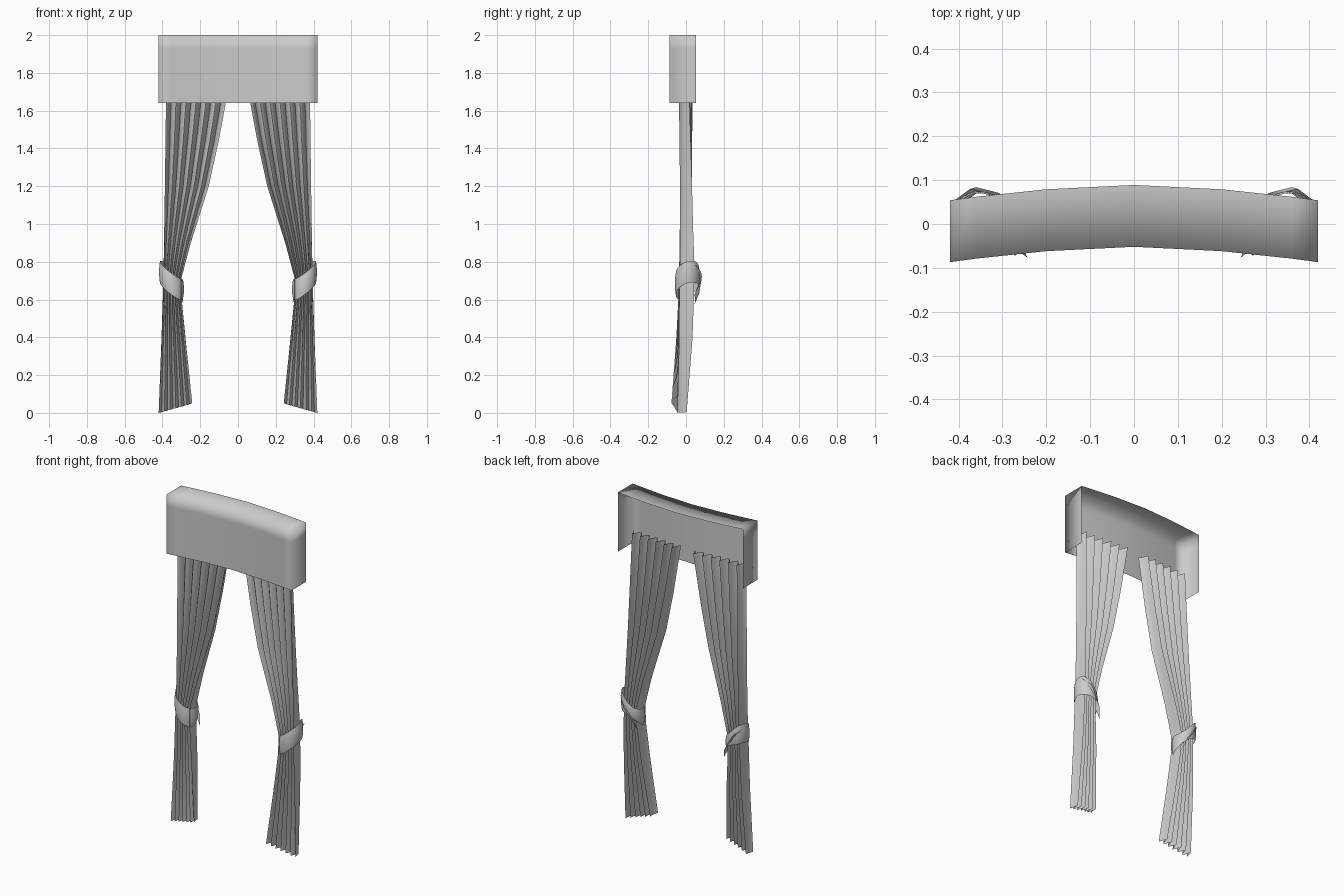
import bpy, bmesh
from math import sin, cos, pi, radians

cube = bpy.data.objects.get("Cube")
if cube:
    bpy.data.objects.remove(cube)

cloth = bpy.data.materials.new("grey_cloth")
cloth.use_nodes = True
GREY = (0.6, 0.6, 0.6, 1)
cloth.diffuse_color = GREY
cloth.node_tree.nodes["Principled BSDF"].inputs["Base Color"].default_value = GREY


def interp(keys, t):
    """Piecewise linear lookup in (position, value) pairs sorted by position."""
    for (a, va), (b, vb) in zip(keys, keys[1:]):
        if t <= b:
            return va + (vb - va) * max(0, t - a) / (b - a)
    return keys[-1][1]


def sheet(name, rows, angle, closed=False):
    """Skin a grid of points, row by row."""
    bm = bmesh.new()
    grid = [[bm.verts.new(p) for p in row] for row in rows]
    n = len(rows[0])
    for lo, hi in zip(grid, grid[1:]):
        for i in range(n if closed else n - 1):
            j = (i + 1) % n
            bm.faces.new((lo[i], lo[j], hi[j], hi[i]))
    return finish(name, bm, angle)


def finish(name, bm, angle):
    bmesh.ops.remove_doubles(bm, verts=bm.verts, dist=0.0001)
    bmesh.ops.recalc_face_normals(bm, faces=bm.faces)
    mesh = bpy.data.meshes.new(name)
    bm.to_mesh(mesh)
    bm.free()
    mesh.materials.append(cloth)
    obj = bpy.data.objects.new(name, mesh)
    bpy.context.collection.objects.link(obj)
    bpy.ops.object.select_all(action='DESELECT')
    obj.select_set(True)
    bpy.context.view_layer.objects.active = obj
    bpy.ops.object.shade_smooth_by_angle(angle=radians(angle))
    return obj


# Valance: bowed front, top and side returns, open at the back and below
def bow(x):
    return -0.052 - 0.035 * (abs(x) / 0.42) ** 1.7


DEPTH, LOW, HIGH = 0.141, 1.64, 2.0
columns = [-0.42, -0.36, -0.2, 0, 0.2, 0.36, 0.42]
bm = bmesh.new()


def strip(lines):
    verts = [[bm.verts.new(p) for p in line] for line in lines]
    for a, b in zip(verts, verts[1:]):
        for i in range(len(a) - 1):
            bm.faces.new((a[i], a[i + 1], b[i + 1], b[i]))


strip([[(x, bow(x), z) for x in columns] for z in (LOW, 1.93, HIGH)])
strip([[(x, bow(x) + d, HIGH) for x in columns] for d in (0, DEPTH)])
for x in (-0.42, 0.42):
    strip([[(x, bow(x) + d, z) for z in (LOW, 1.93, HIGH)] for d in (0, DEPTH)])
finish("valance", bm, 100)

# Curtain outlines by height
OUTER = [(0, 0.42), (0.4, 0.405), (0.7, 0.395), (1.2, 0.387), (1.75, 0.38)]
INNER = [(0, 0.237), (0.3, 0.268), (0.62, 0.30), (0.72, 0.298), (0.9, 0.25),
         (1.2, 0.155), (1.45, 0.1), (1.75, 0.045)]
MIDDLE = [(0, -0.02), (0.4, 0.0), (0.8, 0.006), (1.2, 0.0), (1.75, -0.012)]
PLEAT = [(0, 0.026), (0.4, 0.036), (0.7, 0.040), (1.0, 0.034), (1.75, 0.026)]
LEAN = [(0, -0.035), (0.6, -0.005), (1.2, 0.0), (1.75, 0.022)]
PLEATS, STEPS = 6, 8


def curtain_row(side, v):
    row = []
    for i in range(PLEATS * STEPS + 1):
        u = i / (PLEATS * STEPS)
        z = 0.05 * u * (1 - v) + 1.75 * v
        phase = 2 * pi * PLEATS * u
        a, b = interp(OUTER, z), interp(INNER, z)
        # Skewed wave: broad front panels with folds tucked behind
        x = a + (b - a) * (u + 0.55 * sin(phase) / (2 * pi * PLEATS))
        x += 0.006 * sin(2 * phase) * u * (1 - u)
        y = interp(MIDDLE, z) + interp(LEAN, z) * u - interp(PLEAT, z) * cos(phase)
        row.append((side * x, y, z))
    return row


# Tieback: tilted band, drawn in to a crossing at the inner back
def tieback_rows(side):
    rows = []
    for k in range(7):
        h = k / 6 * 2 - 1
        row = []
        for i in range(32):
            t = 2 * pi * i / 32
            bulge = 1 + 0.08 * (1 - h * h)
            x = 0.352 + 0.061 * cos(t) * bulge
            y = 0.008 + 0.062 * sin(t) * bulge
            pinch = 0.057 - 0.022 * max(0, cos(t - 0.7 * pi)) ** 2
            z = 0.70 + 0.045 * cos(t) + 0.018 * sin(t) + h * pinch
            row.append((side * x, y, z))
        rows.append(row)
    return rows


# Loose end of the tieback, crossing the band at the back
def tail_rows(side):
    path = [(0.40, 0.05, 0.76), (0.36, 0.08, 0.72), (0.32, 0.07, 0.66), (0.30, 0.045, 0.60)]
    return [[(side * (x + 0.014 * h), y + 0.004 * (1 - h * h), z + 0.026 * h)
             for h in (-1, 0, 1)] for x, y, z in path]


for label, side in (("left", 1), ("right", -1)):
    sheet(label + "_curtain", [curtain_row(side, k / 28) for k in range(29)], 50)
    sheet(label + "_tieback", tieback_rows(side), 60, closed=True)
    sheet(label + "_tieback_end", tail_rows(side), 60)
